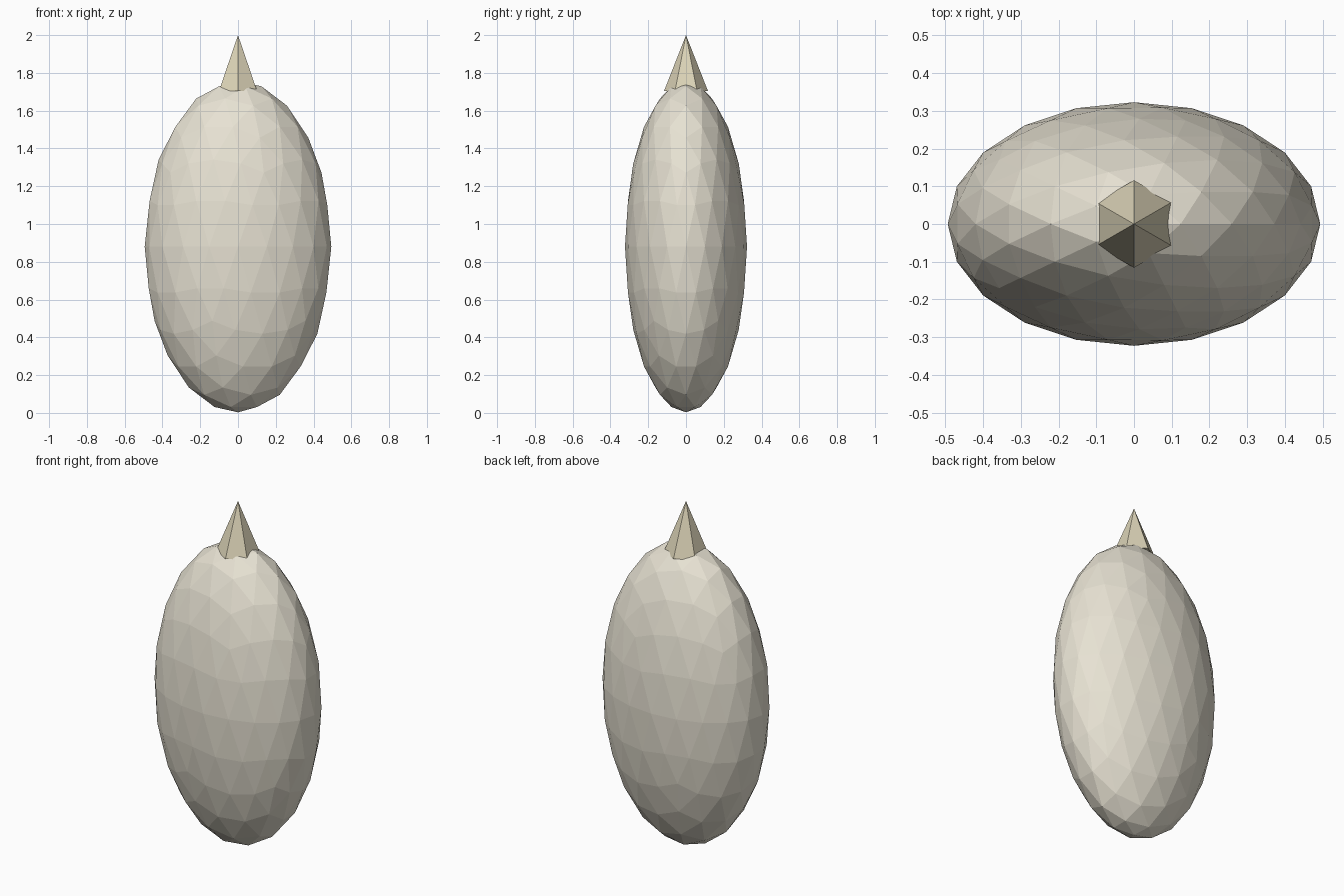
import bpy

if "Cube" in bpy.data.objects:
    bpy.data.objects.remove(bpy.data.objects["Cube"])


def paint(obj, name, colour):
    mat = bpy.data.materials.new(name)
    mat.diffuse_color = (*colour, 1)
    mat.use_nodes = True
    mat.node_tree.nodes["Principled BSDF"].inputs["Base Color"].default_value = mat.diffuse_color
    obj.data.materials.append(mat)


# Flattened egg-shaped body: faceted icosphere squashed front to back
bpy.ops.mesh.primitive_ico_sphere_add(subdivisions=3, radius=1, location=(0, 0, 0.88))
body = bpy.context.object
body.name = "body"
body.scale = (0.494, 0.323, 0.877)
paint(body, "pale_cream", (0.80, 0.76, 0.65))

# Six-sided pointed tip, corners toward front and back
BASE, TOP = 1.705, 2.0
bpy.ops.mesh.primitive_cone_add(vertices=6, radius1=0.116, radius2=0, depth=TOP - BASE,
                                location=(0, 0, (BASE + TOP) / 2))
tip = bpy.context.object
tip.name = "pointed_tip"
paint(tip, "straw", (0.72, 0.66, 0.48))
